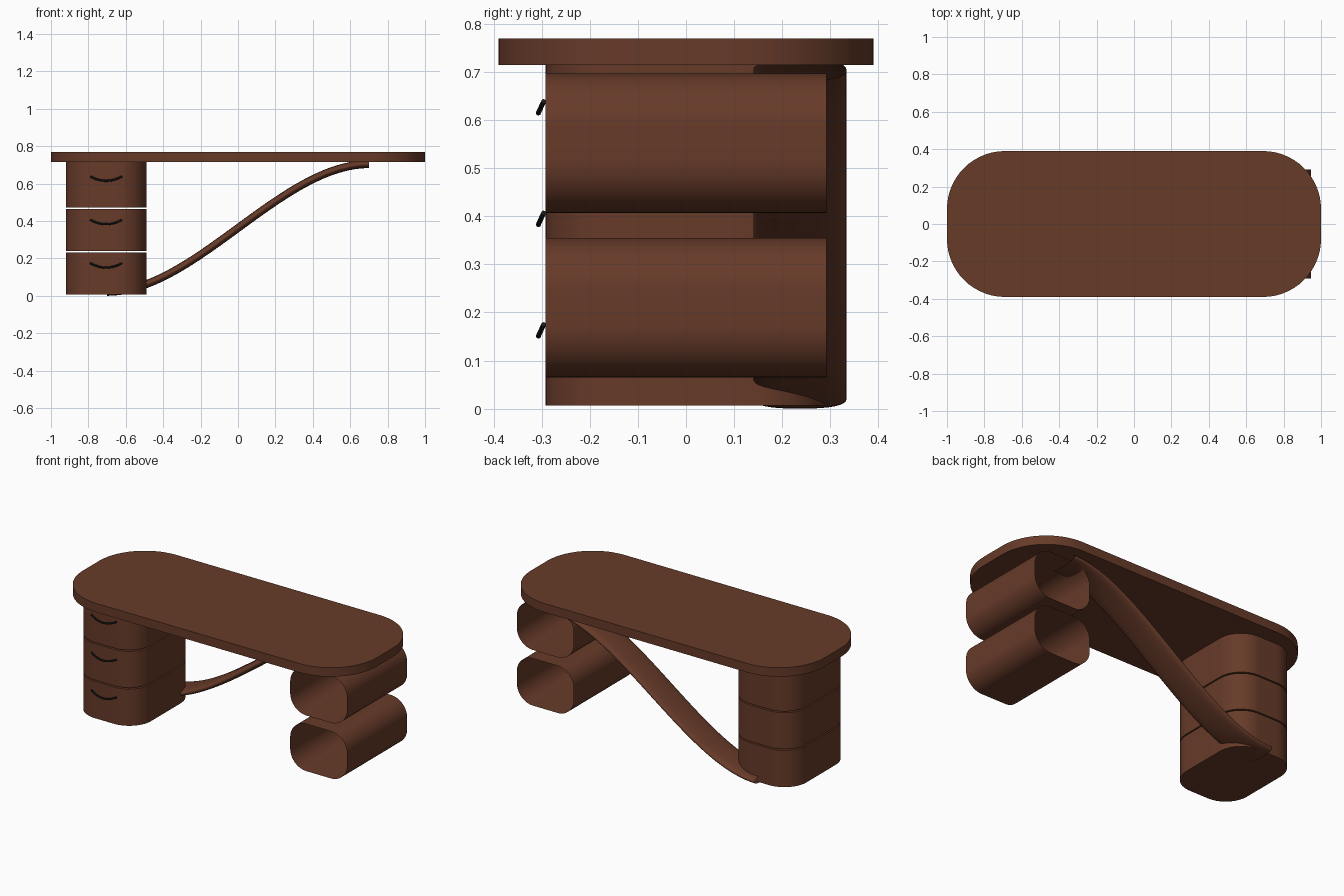
import bpy, bmesh, math
from mathutils import Vector

if "Cube" in bpy.data.objects:
    bpy.data.objects.remove(bpy.data.objects["Cube"])


def material(name, rgb):
    m = bpy.data.materials.new(name)
    m.diffuse_color = (*rgb, 1)
    m.use_nodes = True
    m.node_tree.nodes["Principled BSDF"].inputs["Base Color"].default_value = m.diffuse_color
    return m


WOOD = material("dark brown wood", (0.135, 0.043, 0.022))
BLACK = material("black metal", (0.013, 0.013, 0.013))


def rounded_rect(w, h, r, n=14):
    """Outline points of a centred rounded rectangle."""
    pts = []
    for i, (sx, sy) in enumerate([(1, 1), (-1, 1), (-1, -1), (1, -1)]):
        for k in range(n + 1):
            a = math.pi / 2 * (i + k / n)
            pts.append((sx * (w / 2 - r) + r * math.cos(a),
                        sy * (h / 2 - r) + r * math.sin(a)))
    return pts


def loft(name, rings, mat, caps):
    """Skin a list of rings, with or without end caps."""
    bm = bmesh.new()
    loops = [[bm.verts.new(p) for p in ring] for ring in rings]
    n = len(loops[0])
    for a, b in zip(loops, loops[1:]):
        for i in range(n):
            j = (i + 1) % n
            bm.faces.new((a[i], a[j], b[j], b[i]))
    if caps:
        bm.faces.new(loops[0][::-1])
        bm.faces.new(loops[-1])
    bmesh.ops.recalc_face_normals(bm, faces=bm.faces)
    mesh = bpy.data.meshes.new(name)
    bm.to_mesh(mesh)
    bm.free()
    mesh.materials.append(mat)
    ob = bpy.data.objects.new(name, mesh)
    bpy.context.collection.objects.link(ob)
    bpy.ops.object.select_all(action='DESELECT')
    ob.select_set(True)
    bpy.context.view_layer.objects.active = ob
    bpy.ops.object.shade_smooth_by_angle(angle=math.radians(35))
    return ob


def slab(name, cx, w, d, r, z0, z1):
    outline = rounded_rect(w, d, r)
    loft(name, [[(cx + x, y, z) for x, y in outline] for z in (z0, z1)], WOOD, True)


# Table top
slab("table_top", 0, 2.0, 0.78, 0.31, 0.715, 0.77)

# Left pedestal of three drawers, each with a bowed handle
PX = -0.705
for i, (z0, z1) in enumerate([(0.006, 0.232), (0.24, 0.464), (0.472, 0.715)]):
    slab(f"drawer_{i + 1}", PX, 0.43, 0.584, 0.15, z0, z1)
    top = 0.175 + 0.232 * i
    rings = []
    for k in range(17):
        t = k / 8 - 1
        bow = 1 - t * t
        c = Vector((PX + 0.085 * t, -0.296 - 0.011 * bow, top - 0.024 * bow))
        side = Vector((0.085, 0.022 * t, 0.048 * t)).normalized()
        u = side.cross(Vector((0, 1, 0))).normalized()
        v = side.cross(u)
        rings.append([c + 0.0055 * (u * math.cos(a) + v * math.sin(a))
                      for a in (math.tau * s / 8 for s in range(8))])
    loft(f"handle_{i + 1}", rings, BLACK, True)

# Right side: two open-ended rounded shelf tubes
for name, zc in (("lower_shelf_tube", 0.21), ("upper_shelf_tube", 0.552)):
    outline = rounded_rect(0.387, 0.29, 0.11)
    loft(name, [[(0.753 + x, y, zc + z) for x, z in outline]
                for y in (-0.292, 0.292)], WOOD, False)

# S-curved brace at the back, a flattened hollow tube
HALF_W, HALF_T, RISE = 0.097, 0.021, 0.683
rings = []
for k in range(41):
    t = k / 40
    x, z = -0.7 + 1.4 * t, HALF_T + RISE * t * t * (3 - 2 * t)
    slope = math.atan(RISE * 6 * t * (1 - t) / 1.4)
    ring = []
    for s in range(32):
        a = math.tau * s / 32
        c, q = math.cos(a), math.sin(a)
        y = HALF_W * math.copysign(abs(c) ** 0.8, c)
        n = HALF_T * math.copysign(abs(q) ** 0.8, q)
        ring.append((x - n * math.sin(slope), 0.237 + y, z + n * math.cos(slope)))
    rings.append(ring)
loft("curved_brace", rings, WOOD, False)
